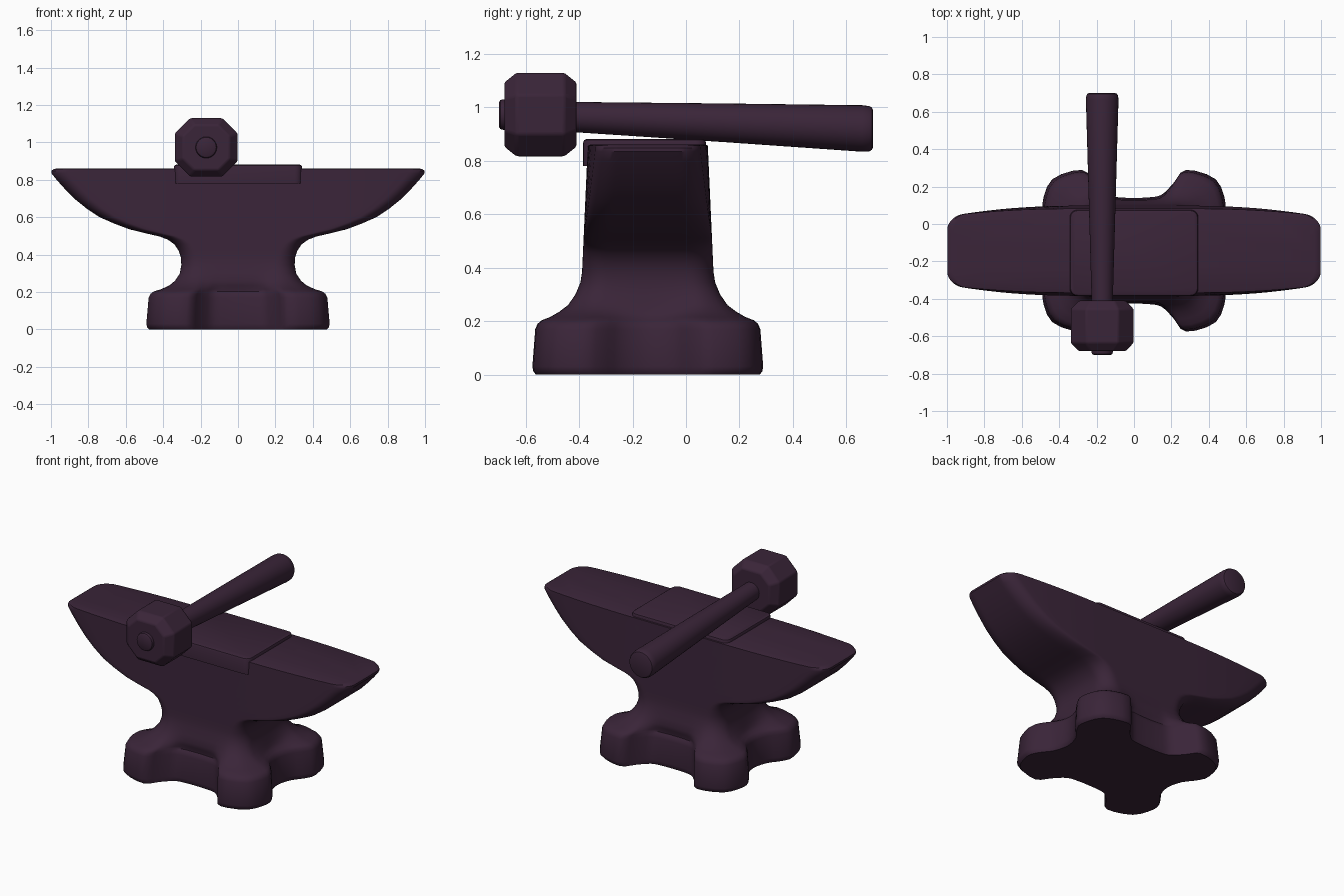
import bpy, bmesh, math
from mathutils import Vector

if "Cube" in bpy.data.objects:
    bpy.data.objects.remove(bpy.data.objects["Cube"])

YC = -0.143          # centre line of the anvil
HX = -0.17           # centre line of the hammer

iron = bpy.data.materials.new("dark_plum_iron")
iron.diffuse_color = (0.042, 0.018, 0.040, 1)
iron.use_nodes = True
iron.node_tree.nodes["Principled BSDF"].inputs["Base Color"].default_value = iron.diffuse_color


def finish(name, bm, bevel=0, angle=35):
    bmesh.ops.recalc_face_normals(bm, faces=bm.faces)
    mesh = bpy.data.meshes.new(name)
    bm.to_mesh(mesh)
    bm.free()
    ob = bpy.data.objects.new(name, mesh)
    bpy.context.collection.objects.link(ob)
    mesh.materials.append(iron)
    if bevel:
        mod = ob.modifiers.new("bevel", 'BEVEL')
        mod.width, mod.segments, mod.limit_method = bevel, 3, 'ANGLE'
    bpy.ops.object.select_all(action='DESELECT')
    ob.select_set(True)
    bpy.context.view_layer.objects.active = ob
    bpy.ops.object.shade_smooth_by_angle(angle=math.radians(angle))
    return ob


def loft(name, rings, **kw):
    bm = bmesh.new()
    rows = [[bm.verts.new(p) for p in ring] for ring in rings]
    n = len(rows[0])
    for a, b in zip(rows, rows[1:]):
        for i in range(n):
            j = (i + 1) % n
            bm.faces.new((a[i], a[j], b[j], b[i]))
    bm.faces.new(rows[0][::-1])
    bm.faces.new(rows[-1])
    return finish(name, bm, **kw)


# ---- anvil body: quarter outlines, blended by height and mirrored ----
LOBE = [Vector(p) for p in ((.385, 0), (.41, .10), (.465, .175), (.49, .25), (.437, .382),
                            (.278, .432), (.21, .36), (.145, .298), (.07, .285), (0, .283))]


def lobe_quarter():
    pts = [Vector((LOBE[1].x, -LOBE[1].y))] + LOBE + [Vector((-LOBE[-2].x, LOBE[-2].y))]
    out = []
    for i in range(1, len(pts) - 2):
        a, b, c, d = pts[i - 1:i + 3]
        for k in range(3):
            t = k / 3
            out.append(0.5 * (2 * b + (c - a) * t + (2 * a - 5 * b + 4 * c - d) * t * t
                              + (3 * b - a - 3 * c + d) * t ** 3))
    return out + [LOBE[-1]]


def rect_quarter(hx, hy, r):
    out = [Vector((hx, (hy - r) * i / 6)) for i in range(6)]
    for i in range(10):
        a = math.pi / 2 * i / 9
        out.append(Vector((hx - r + r * math.cos(a), hy - r + r * math.sin(a))))
    out += [Vector(((hx - r) * (1 - i / 12), hy)) for i in range(1, 13)]
    for p in out:                       # horns taper towards their tips
        p.y *= 1 - 0.17 * max(0, (p.x - .35) / .65) ** 2
    return out


def body_ring(z, scale, w, hx, hy, r):
    q = [a * scale * w + b * (1 - w) for a, b in zip(lobe_quarter(), rect_quarter(hx, hy, r))]
    half = q + [Vector((-p.x, p.y)) for p in q[-2::-1]]
    full = half + [Vector((p.x, -p.y)) for p in half[-2:0:-1]]
    return [(p.x, p.y + YC, z) for p in full]


# foot and waist: height, lobe scale, lobe weight, half x, half y, corner radius
foot = [(0, .97, 1, .3, .25, .1), (.012, .992, 1, .3, .25, .1), (.03, 1, 1, .3, .25, .1),
        (.17, .975, 1, .3, .25, .1), (.19, .955, 1, .3, .25, .1), (.203, .92, 1, .3, .25, .1),
        (.215, .88, .8, .34, .31, .1), (.235, .84, .5, .33, .30, .1),
        (.26, .80, .22, .325, .285, .1), (.30, .76, .06, .308, .267, .1),
        (.345, 1, 0, .303, .252, .1)]
# horns: height, half length
horns = [(.385, .305), (.42, .317), (.455, .34), (.48, .375), (.497, .42), (.513, .49),
         (.535, .58), (.565, .66), (.60, .74), (.645, .808), (.695, .87), (.75, .925),
         (.80, .97), (.835, .998), (.848, .998), (.857, .985), (.861, .965)]
rows = foot + [(z, 1, 0, hx, .247 - .045 * (z - .36) - (.01 if z > .86 else 0), .09)
               for z, hx in horns]
loft("anvil_body", [body_ring(*r) for r in rows])

# ---- raised face plate on top ----
plate = []
for z, g in ((.78, 0), (.868, 0), (.877, -.004), (.881, -.012)):
    ring = []
    for k in range(4):
        sx, sy = ((1, 1), (-1, 1), (-1, -1), (1, -1))[k]
        for i in range(6):
            a = math.pi / 2 * (k + i / 5)
            ring.append((sx * .303 + (.04 + g) * math.cos(a),
                         YC - .012 + sy * .19 + (.04 + g) * math.sin(a), z))
    plate.append(ring)
loft("face_plate", plate)


# ---- hammer head: chamfered octagonal block ----
def octagon(y, hx, hz, c):
    quarter = [(hx, hz - c), (hx - c, hz)]
    half = quarter + [(-x, z) for x, z in quarter[::-1]]
    return [(HX + x, y, .973 + z) for x, z in half + [(-x, -z) for x, z in half]]


loft("hammer_head", [octagon(-.68, .125, .12, .06), octagon(-.635, .168, .156, .082),
                     octagon(-.455, .168, .156, .082), octagon(-.41, .125, .12, .06)],
     bevel=.008, angle=30)


# ---- hammer handle: tapered round bar through the head ----
def circle(y, r, z):
    return [(HX + r * math.cos(t * math.pi / 16), y, z + r * math.sin(t * math.pi / 16))
            for t in range(32)]


loft("hammer_handle", [circle(*c) for c in (
    (-.70, .046, .973), (-.695, .054, .973), (-.685, .057, .973), (-.40, .057, .963),
    (.15, .0725, .942), (.66, .087, .921), (.685, .085, .92), (.696, .079, .92),
    (.70, .07, .92))])
